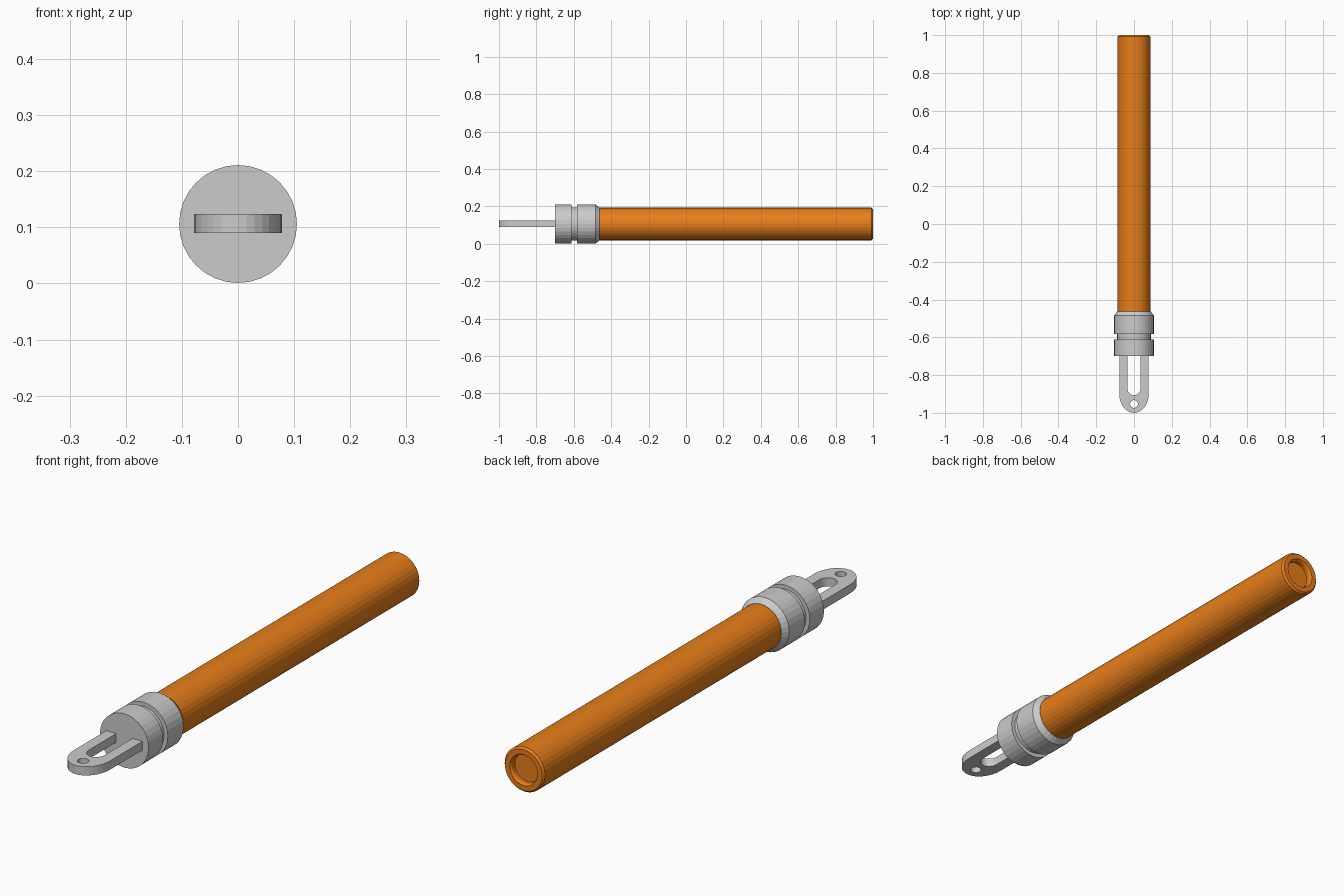
import bpy, bmesh
from math import sin, cos, pi

if "Cube" in bpy.data.objects:
    bpy.data.objects.remove(bpy.data.objects["Cube"])

AXIS_Z = 0.106
SIDES = 32


def lathe(name, profile, color=None):
    """Revolve (radius, y) points around the long axis; zero radius closes an end."""
    bm = bmesh.new()
    rings = []
    for r, y in profile:
        if r == 0:
            rings.append([bm.verts.new((0, y, AXIS_Z))] * SIDES)
        else:
            rings.append([bm.verts.new((r * cos(2 * pi * i / SIDES), y,
                                        AXIS_Z + r * sin(2 * pi * i / SIDES)))
                          for i in range(SIDES)])
    for a, b in zip(rings, rings[1:]):
        for i in range(SIDES):
            j = (i + 1) % SIDES
            bm.faces.new(list(dict.fromkeys((a[i], a[j], b[j], b[i]))))
    bmesh.ops.recalc_face_normals(bm, faces=bm.faces)
    mesh = bpy.data.meshes.new(name)
    bm.to_mesh(mesh)
    bm.free()
    obj = bpy.data.objects.new(name, mesh)
    bpy.context.collection.objects.link(obj)
    if color:
        mat = bpy.data.materials.new(name + "_color")
        mat.diffuse_color = color
        mat.use_nodes = True
        mat.node_tree.nodes["Principled BSDF"].inputs["Base Color"].default_value = mat.diffuse_color
        mesh.materials.append(mat)
    return obj


def arc(cy, rx, ry, a0, a1, n):
    return [(rx * cos(a0 + (a1 - a0) * i / n), cy + ry * sin(a0 + (a1 - a0) * i / n))
            for i in range(n + 1)]


# Orange rod with chamfered end and stepped recess
lathe("rod", [(0, -0.50), (0.087, -0.50), (0.087, 0.992), (0.080, 1.0),
              (0.060, 1.0), (0.055, 0.992), (0.055, 0.975), (0, 0.975)],
      (0.80, 0.21, 0.01, 1))

# Grey collar with groove and tapered rear edge
lathe("collar", [(0, -0.70), (0.105, -0.70), (0.105, -0.612), (0.089, -0.612),
                 (0.089, -0.582), (0.105, -0.582), (0.105, -0.485),
                 (0.088, -0.462), (0, -0.462)])

# Flat hanging loop: U-shaped outline plus a small drilled hole
outline = ([(-0.078, -0.69)] + arc(-0.90, 0.078, 0.10, pi, 2 * pi, 16)
           + [(0.078, -0.69), (0.035, -0.69)]
           + arc(-0.87, 0.035, 0.037, 2 * pi, pi, 12) + [(-0.035, -0.69)])
hole = arc(-0.953, 0.021, 0.021, 0, 2 * pi, 12)[:-1]
curve = bpy.data.curves.new("hanging_loop", 'CURVE')
curve.dimensions = '2D'
curve.fill_mode = 'BOTH'
curve.extrude = 0.017
for pts in (outline, hole):
    spline = curve.splines.new('POLY')
    spline.points.add(len(pts) - 1)
    for p, (x, y) in zip(spline.points, pts):
        p.co = (x, y, 0, 1)
    spline.use_cyclic_u = True
loop = bpy.data.objects.new("hanging_loop", curve)
loop.location.z = AXIS_Z + 0.001
bpy.context.collection.objects.link(loop)
bpy.context.view_layer.objects.active = loop
loop.select_set(True)
bpy.ops.object.convert(target='MESH')
bpy.ops.object.shade_flat()
